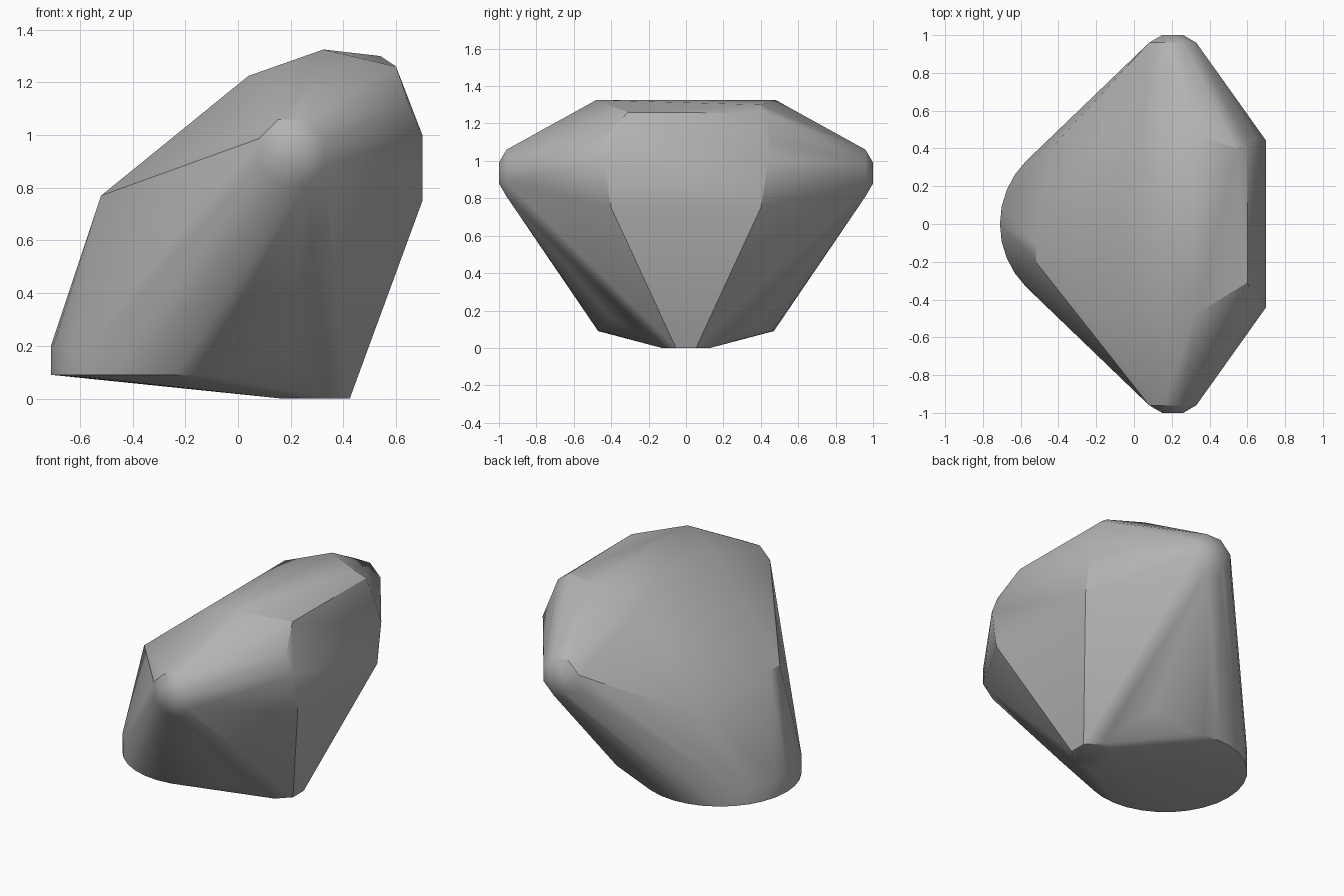
import bpy
import bmesh
from math import cos, sin, pi, radians

cube = bpy.data.objects.get("Cube")
if cube:
    bpy.data.objects.remove(cube, do_unlink=True)

grey = bpy.data.materials.new("plain_grey")
grey.use_nodes = True
colour = (0.45, 0.45, 0.45, 1.0)
grey.diffuse_color = colour
grey.node_tree.nodes["Principled BSDF"].inputs["Base Color"].default_value = colour


def ring(cx, cy, radius, count, phase=0.0):
    """Points of a regular polygon in a plane."""
    for i in range(count):
        a = 2 * pi * i / count + phase
        yield cx + radius * cos(a), cy + radius * sin(a)


points = []

# Large round foot with a short upright rim
for z in (0.09, 0.2):
    points += [(x, y, z) for x, y in ring(-0.24, 0, 0.47, 32)]

# Small round toe resting on the ground
points += [(x, y, 0) for x, y in ring(0.295, 0, 0.14, 8, pi / 8)]

# Chamfered octagonal hubs at both ends
for side in (-1, 1):
    for radius, y in ((0.135, 0.96), (0.06, 1.0)):
        points += [(x, side * y, z)
                   for x, z in ring(0.205, 0.935, radius, 8, pi / 8)]

# Shell corners shared by both sides
for x, y, z in ((0.325, 0.48, 1.325), (0.04, 0.41, 1.225),
                (0.70, 0.44, 1.0), (0.70, 0.40, 0.75),
                (0.65, 0.45, 1.11), (0.20, 0.41, 0.17)):
    points += [(x, y, z), (x, -y, z)]

# Shell corners that differ between the sides
points += [(-0.52, -0.20, 0.77), (-0.52, -0.10, 0.77), (-0.44, 0.40, 0.635),
           (0.60, -0.31, 1.26), (0.60, 0.43, 1.255), (0.54, 0.40, 1.30)]

# Wrap one convex shell around all the parts
bm = bmesh.new()
for p in points:
    bm.verts.new(p)
hull = bmesh.ops.convex_hull(bm, input=bm.verts)
spare = {g for g in hull["geom_interior"] + hull["geom_unused"]
         if isinstance(g, bmesh.types.BMVert)}
bmesh.ops.delete(bm, geom=list(spare), context="VERTS")
bmesh.ops.dissolve_limit(bm, angle_limit=radians(0.5),
                         verts=bm.verts, edges=bm.edges)
bmesh.ops.recalc_face_normals(bm, faces=bm.faces)

mesh = bpy.data.meshes.new("convex_shell")
bm.to_mesh(mesh)
bm.free()
mesh.materials.append(grey)
shell = bpy.data.objects.new("convex_shell", mesh)
bpy.context.collection.objects.link(shell)

# Soft shading with crisp hard edges
bpy.ops.object.select_all(action="DESELECT")
shell.select_set(True)
bpy.context.view_layer.objects.active = shell
bpy.ops.object.shade_smooth_by_angle(angle=radians(30))
